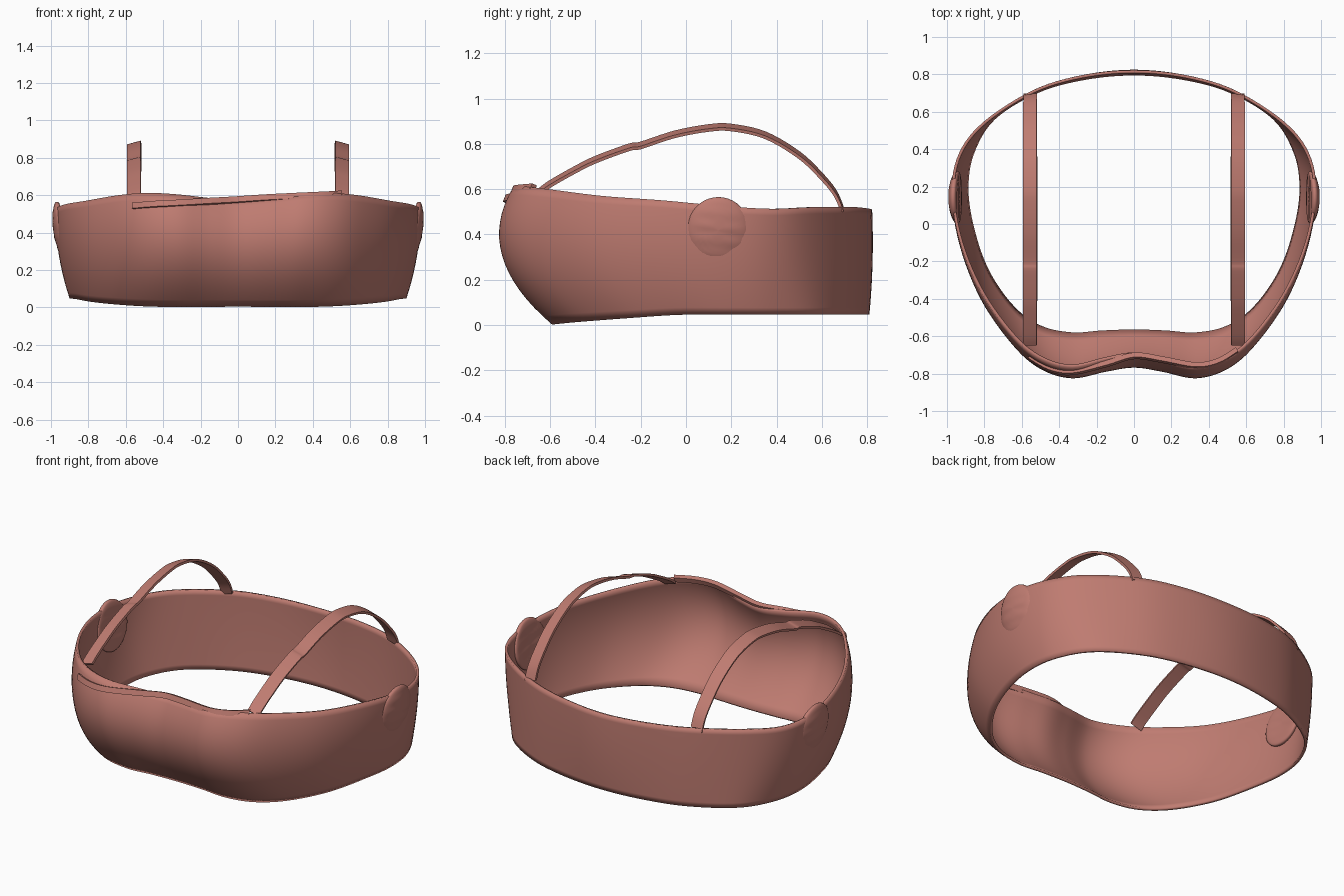
import bpy, math
from mathutils import Vector

if "Cube" in bpy.data.objects:
    bpy.data.objects.remove(bpy.data.objects["Cube"])

mat = bpy.data.materials.new("dusty_rose")
mat.diffuse_color = (0.52, 0.2, 0.165, 1)
mat.use_nodes = True
mat.node_tree.nodes["Principled BSDF"].inputs["Base Color"].default_value = mat.diffuse_color


def spline(pts, n, closed=False):
    """Catmull-Rom refinement of a point list."""
    p = [Vector(q) for q in pts]
    m, out = len(p), []
    for i in range(m if closed else m - 1):
        if closed:
            a, b, c, d = (p[(i + k) % m] for k in (-1, 0, 1, 2))
        else:
            a, b, c, d = p[max(i - 1, 0)], p[i], p[i + 1], p[min(i + 2, m - 1)]
        for j in range(n):
            t = j / n
            out.append(0.5 * (2 * b + (c - a) * t + (2 * a - 5 * b + 4 * c - d) * t * t
                              + (3 * b - a - 3 * c + d) * t ** 3))
    if not closed:
        out.append(p[-1])
    return out


def make(name, verts, faces, angle=40):
    me = bpy.data.meshes.new(name)
    me.from_pydata([tuple(v) for v in verts], [], faces)
    me.materials.append(mat)
    ob = bpy.data.objects.new(name, me)
    bpy.context.collection.objects.link(ob)
    bpy.ops.object.select_all(action='DESELECT')
    ob.select_set(True)
    bpy.context.view_layer.objects.active = ob
    bpy.ops.object.shade_smooth_by_angle(angle=math.radians(angle))
    return ob


def ribbon(name, path, width, thick, n=5):
    """Flat strip swept along a path; width is the half-width vector."""
    pts, w = spline(path, n), Vector(width)
    verts, faces = [], []
    for i, p in enumerate(pts):
        tan = pts[min(i + 1, len(pts) - 1)] - pts[max(i - 1, 0)]
        nrm = tan.cross(w).normalized() * thick / 2
        verts += [p + w + nrm, p - w + nrm, p - w - nrm, p + w - nrm]
    for i in range(len(pts) - 1):
        for k in range(4):
            a, b = i * 4 + k, i * 4 + (k + 1) % 4
            faces.append((a, b, b + 4, a + 4))
    e = len(verts) - 4
    faces += [(3, 2, 1, 0), (e, e + 1, e + 2, e + 3)]
    return make(name, verts, faces)


# Body band: half outlines (front centre to back centre) at hem, fullest line and top
hem = [(0, -.575), (.17, -.58), (.33, -.59), (.5, -.555), (.65, -.45), (.785, -.26), (.865, -.04),
       (.9, .18), (.87, .38), (.755, .57), (.52, .715), (.27, .785), (0, .81)]
full = [(0, -.768), (.15, -.79), (.33, -.825), (.5, -.775), (.65, -.645), (.82, -.4), (.93, -.11),
        (.967, .17), (.925, .38), (.795, .55), (.54, .715), (.28, .795), (0, .825)]
top = [(0, -.70), (.15, -.725), (.33, -.765), (.49, -.725), (.64, -.61), (.815, -.37), (.93, -.1),
       (.975, .17), (.935, .38), (.8, .55), (.54, .715), (.28, .795), (0, .822)]
top_z = [.575, .585, .605, .612, .60, .57, .55, .525, .513, .52, .522, .516, .51]
hem = [(x, y, .047 * max(0, min(1, (y + .6) / .6)) ** .8) for x, y in hem]
top = [(x, y, z) for (x, y), z in zip(top, top_z)]
MID = .63
full = [(x, y, h[2] + MID * (t[2] - h[2])) for (x, y), h, t in zip(full, hem, top)]


def ring(half):
    return spline(half + [(-x, y, z) for x, y, z in half[-2:0:-1]], 6, True)


A, B, C = ring(hem), ring(full), ring(top)
rows, m = 16, len(A)
verts, faces = [], []
for r in range(rows + 1):
    t = r / rows
    la = (t - MID) * (t - 1) / MID
    lb = t * (t - 1) / (MID * (MID - 1))
    lc = t * (t - MID) / (1 - MID)
    verts += [a * la + b * lb + c * lc for a, b, c in zip(A, B, C)]
for r in range(rows):
    for i in range(m):
        j = (i + 1) % m
        faces.append((r * m + i, r * m + j, r * m + m + j, r * m + m + i))
band = make("body_band", verts, faces)
sol = band.modifiers.new("thickness", 'SOLIDIFY')
sol.thickness, sol.offset = .016, -1

# Shoulder straps
arc = [(-.645, .59), (-.6, .623), (-.5, .68), (-.4, .73), (-.25, .785), (-.2, .793), (-.05, .842),
       (.1, .87), (.2, .872), (.35, .838), (.5, .75), (.6, .655), (.66, .58), (.69, .51)]
for side, s in (("right", 1), ("left", -1)):
    ribbon(side + "_strap", [(s * .555, y, z) for y, z in arc], (.036, 0, -s * .01), .014)

# Slanted trim draped along the front neckline
ribbon("front_trim", [(-.56, -.712, .541), (-.45, -.773, .55), (-.33, -.79, .556), (-.15, -.748, .567),
                      (0, -.705, .575), (.15, -.725, .585), (.33, -.757, .594), (.45, -.735, .60),
                      (.55, -.675, .606)], (0, .006, .015), .026)

# Round side pads bent to follow the band
for side, s in (("right", 1), ("left", -1)):
    nu, nv, verts, faces = 40, 20, [], []
    for v in range(nv + 1):
        ph = math.pi * v / nv
        c, r = math.cos(ph), math.sin(ph)
        bulge = math.copysign(abs(c) ** .7, c) * .027
        for u in range(nu):
            th = 2 * math.pi * u / nu
            dy, dz = .14 * r * math.cos(th), .147 * r * math.sin(th)
            x = .962 + bulge + .12 * dz - .9 * dy * dy - .6 * dz * dz
            x += .006 * math.sin(dz * 100 + dy * 12) * r * (1 - r)
            verts.append((s * x, .143 + dy, .418 + dz))
    for v in range(nv):
        for u in range(nu):
            a, b = v * nu + u, v * nu + (u + 1) % nu
            q = (a, a + nu, b + nu, b)
            faces.append(q if s > 0 else q[::-1])
    make(side + "_side_pad", verts, faces, 60)
